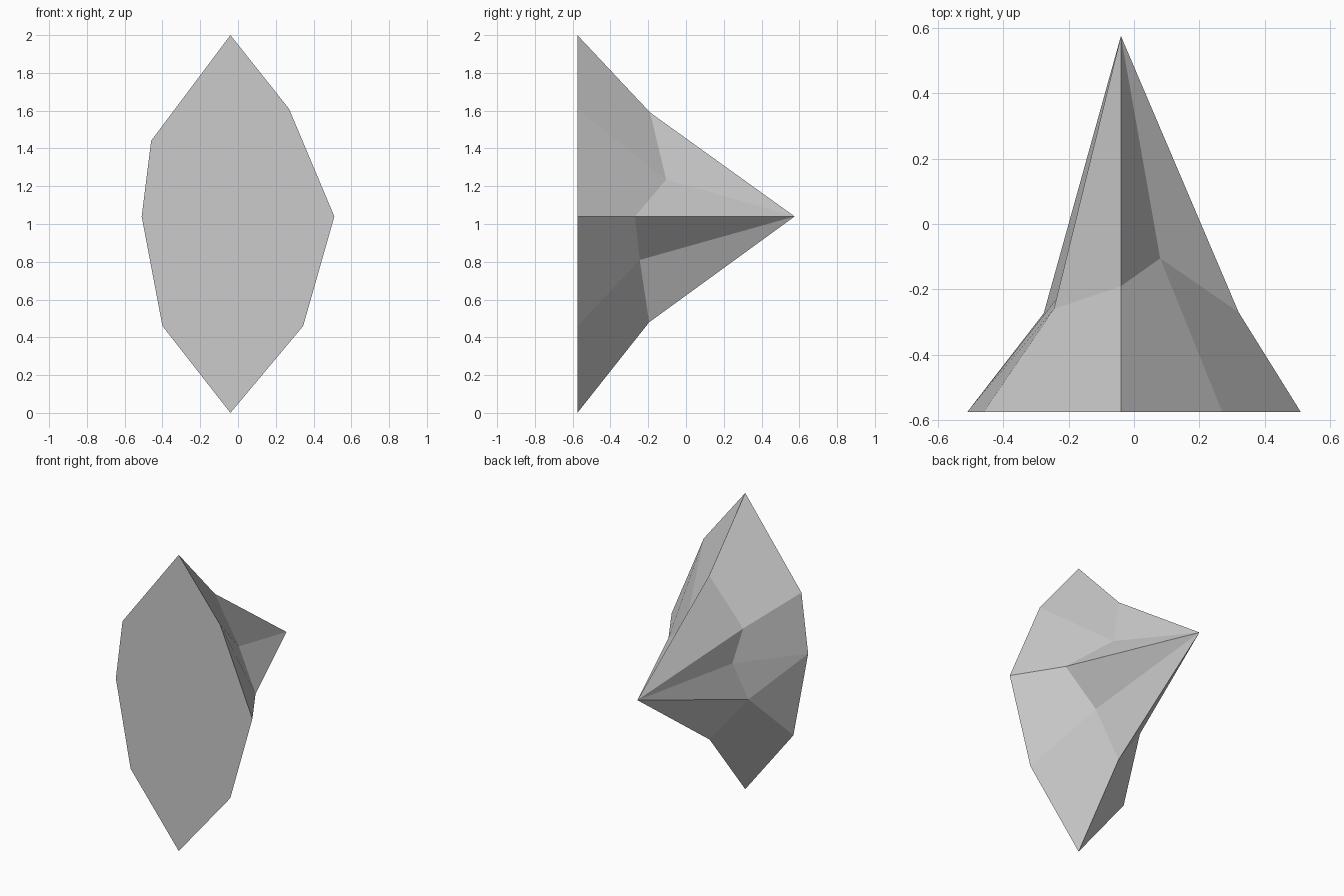
import bpy
import bmesh

cube = bpy.data.objects.get("Cube")
if cube:
    bpy.data.objects.remove(cube, do_unlink=True)

# Single pale stone colour
stone = bpy.data.materials.new("pale_grey")
stone.use_nodes = True
colour = (0.6, 0.6, 0.6, 1)
stone.diffuse_color = colour
stone.node_tree.nodes["Principled BSDF"].inputs["Base Color"].default_value = colour

FRONT, BACK = -0.575, 0.575

# Flat front outline (x, z), clockwise from the top
outline = [(-0.04, 2), (0.27, 1.61), (0.51, 1.04), (0.345, 0.46),
           (-0.04, 0), (-0.4, 0.46), (-0.51, 1.04), (-0.46, 1.44)]

# Uneven middle ring (x, y, z), in the same order
waist = [(-0.04, -0.19, 1.59), (0.08, -0.105, 1.235), (0.32, -0.27, 1.04),
         (0.1, -0.245, 0.81), (-0.04, -0.195, 0.48), (-0.276, -0.273, 0.785),
         (-0.21, -0.195, 1.04), (-0.245, -0.26, 1.26)]

bm = bmesh.new()
rim = [bm.verts.new((x, FRONT, z)) for x, z in outline]
ring = [bm.verts.new(p) for p in waist]
tip = bm.verts.new((-0.04, BACK, 1.04))

# Front plate, side facets and pointed back facets
bm.faces.new(rim)
count = len(rim)
for i in range(count):
    j = (i + 1) % count
    if i == 5:  # creased facet on the lower right side
        bm.faces.new((rim[i], ring[i], rim[j]))
        bm.faces.new((ring[i], ring[j], rim[j]))
    else:
        bm.faces.new((rim[i], ring[i], ring[j], rim[j]))
    bm.faces.new((ring[i], tip, ring[j]))
bmesh.ops.recalc_face_normals(bm, faces=bm.faces[:])

mesh = bpy.data.meshes.new("faceted_crystal")
bm.to_mesh(mesh)
bm.free()
mesh.materials.append(stone)
crystal = bpy.data.objects.new("faceted_crystal", mesh)
bpy.context.collection.objects.link(crystal)
